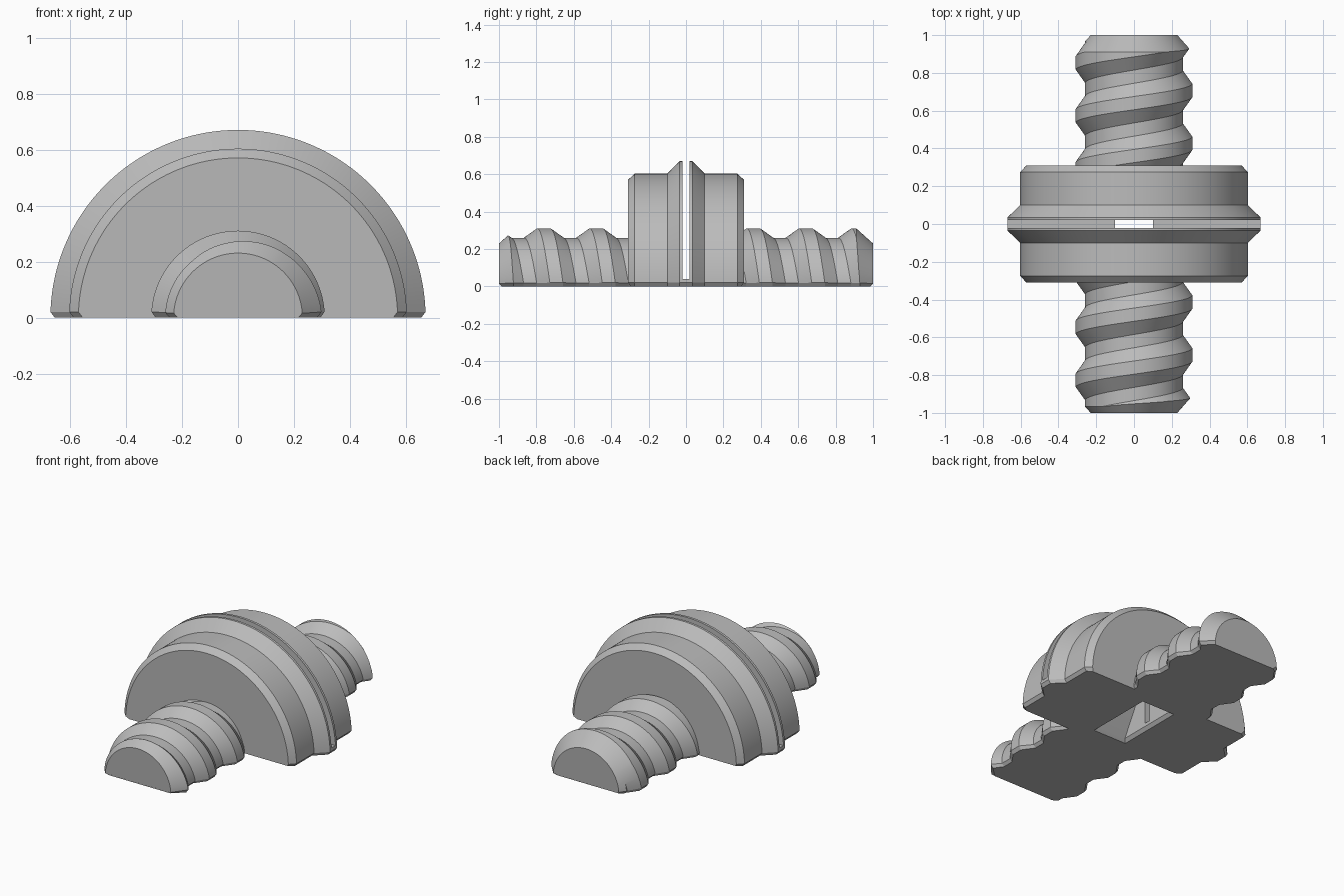
import bpy, bmesh, math

cube = bpy.data.objects.get("Cube")
if cube:
    bpy.data.objects.remove(cube)

LIP = 0.02       # height of the chamfer round the flat underside
INSET = 0.015    # how far that chamfer steps in
PITCH = 0.28

grey = bpy.data.materials.new("plain grey")
grey.use_nodes = True
colour = (0.5, 0.5, 0.5, 1)
grey.diffuse_color = colour
grey.node_tree.nodes["Principled BSDF"].inputs["Base Color"].default_value = colour


def loft(name, rows):
    """Closed skin through equal-length rings, capped at both ends."""
    bm = bmesh.new()
    rings = [[bm.verts.new(p) for p in row] for row in rows]
    n = len(rings[0])
    for a, b in zip(rings, rings[1:]):
        for i in range(n):
            j = (i + 1) % n
            bm.faces.new((a[i], a[j], b[j], b[i]))
    bm.faces.new(rings[0])
    bm.faces.new(rings[-1])
    bmesh.ops.remove_doubles(bm, verts=bm.verts, dist=0.0002)
    bmesh.ops.recalc_face_normals(bm, faces=bm.faces)
    mesh = bpy.data.meshes.new(name)
    bm.to_mesh(mesh)
    bm.free()
    mesh.materials.append(grey)
    ob = bpy.data.objects.new(name, mesh)
    bpy.context.collection.objects.link(ob)
    return ob


def activate(ob):
    bpy.ops.object.select_all(action="DESELECT")
    ob.select_set(True)
    bpy.context.view_layer.objects.active = ob


def smooth(ob):
    activate(ob)
    bpy.ops.object.shade_smooth_by_angle(angle=math.radians(25))


def cut(ob, cutter):
    activate(ob)
    mod = ob.modifiers.new("cut", "BOOLEAN")
    mod.operation = "DIFFERENCE"
    mod.solver = "EXACT"
    mod.object = cutter
    bpy.ops.object.modifier_apply(modifier=mod.name)
    bpy.data.objects.remove(cutter)


def half_ring(station, count, low, end=0):
    """Half circle standing on a narrower foot; station(angle) gives y, r."""
    ring = []
    for i in range(count + 1):
        t = low + (math.pi - 2 * low) * i / count
        y, r = station(t)
        ring.append((r * math.cos(t), y, r * math.sin(t)))
    for t, at in ((low, 0), (math.pi - low, len(ring) + 1)):
        y, r = station(t)
        ring.insert(at, ((r - INSET) * math.cos(t), y - end * INSET, 0))
    return ring


def box_ring(hx, hy, z):
    return [(-hx, -hy, z), (hx, -hy, z), (hx, hy, z), (-hx, hy, z)]


# Half drum with a raised, double-sloped rim
half = [(0.31, 0.57), (0.275, 0.603), (0.1, 0.603), (0.035, 0.67)]
profile = [(-y, r) for y, r in half] + half[::-1]
rows = []
for k, (y, r) in enumerate(profile):
    end = -1 if k == 0 else 1 if k == len(profile) - 1 else 0
    rows.append(half_ring(lambda t: (y, r), 80, LIP / r, end))
drum = loft("half_drum", rows)

# Slot splitting the rim, and the flared pocket in the underside
cut(drum, loft("slot_cutter", [box_ring(1, 0.02, 0.04), box_ring(1, 0.02, 1)]))
cut(drum, loft("pocket_cutter", [box_ring(0.125, 0.225, -0.01), box_ring(0.1, 0.2, LIP),
                                 box_ring(0.1, 0.015, 0.36)]))
smooth(drum)


# Threaded shafts
def crest(t):
    return 0.43 - PITCH * t / (2 * math.pi)


def thread(y, t):
    """Trapezoid thread: flat crest, slope, flat root, slope."""
    d = abs((y - crest(t) + PITCH / 2) % PITCH - PITCH / 2)
    return 0.31 - 0.05 * min(max((d - PITCH / 8) / (PITCH / 4), 0), 1)


def chamfer_start(t, side):
    y = 1
    while thread(side * y, t) > 0.23 + (1 - y) * 0.9:
        y -= 0.001
    return y


def shaft(name, side):
    rows = []
    for k in range(-30, 31):
        def station(t):
            y = side * (crest(t) + PITCH / 8 + k * PITCH / 4)
            if side < 0:
                y = -crest(t) - PITCH / 8 + k * PITCH / 4
            y = side * min(max(y, 0.29), chamfer_start(t, side))
            return y, thread(y, t)
        rows.append(half_ring(station, 56, LIP / 0.3))
    rows.append(half_ring(lambda t: (side, 0.23), 56, LIP / 0.3, side))
    smooth(loft(name, rows))


shaft("front_threaded_shaft", -1)
shaft("back_threaded_shaft", 1)
